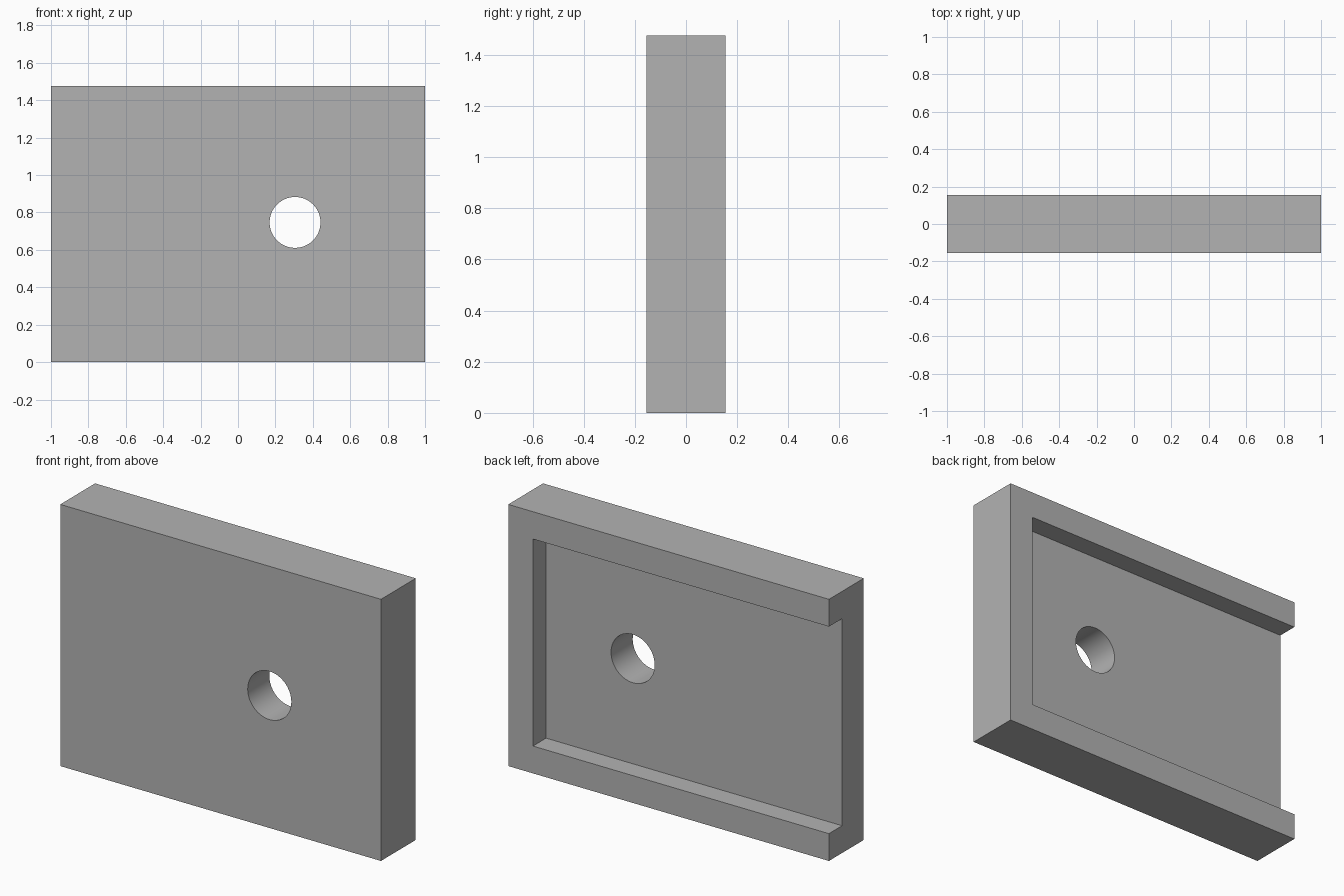
import bpy

cube = bpy.data.objects.get("Cube")
if cube:
    bpy.data.objects.remove(cube, do_unlink=True)

LENGTH, DEPTH, HEIGHT = 2.0, 0.31, 1.475
RIM, POCKET = 0.154, 0.117
HOLE_X, HOLE_Z, HOLE_RADIUS = 0.305, 0.747, 0.136

grey = bpy.data.materials.new("plain grey")
grey.use_nodes = True
colour = (0.45, 0.45, 0.45, 1)
grey.diffuse_color = colour
grey.node_tree.nodes["Principled BSDF"].inputs["Base Color"].default_value = colour


def box(name, low, high):
    """Add a box spanning two opposite corners."""
    centre = [(a + b) / 2 for a, b in zip(low, high)]
    bpy.ops.mesh.primitive_cube_add(size=1, location=centre)
    obj = bpy.context.object
    obj.name = name
    obj.scale = [b - a for a, b in zip(low, high)]
    bpy.ops.object.transform_apply(location=True, rotation=True, scale=True)
    obj.data.materials.append(grey)
    return obj


def cut(target, cutter):
    """Subtract the cutter from the target and discard it."""
    cutter.hide_render = True
    mod = target.modifiers.new("cut", 'BOOLEAN')
    mod.operation = 'DIFFERENCE'
    mod.solver = 'EXACT'
    mod.object = cutter
    bpy.context.view_layer.objects.active = target
    bpy.ops.object.modifier_apply(modifier=mod.name)
    bpy.data.objects.remove(cutter, do_unlink=True)


# Solid plate
half_x, half_y = LENGTH / 2, DEPTH / 2
plate = box("recessed_plate", (-half_x, -half_y, 0), (half_x, half_y, HEIGHT))

# Back pocket, open at the right end
cut(plate, box("pocket_cutter",
               (-half_x - 0.1, half_y - POCKET, RIM),
               (half_x - RIM, half_y + 0.1, HEIGHT - RIM)))

# Round through hole
bpy.ops.mesh.primitive_cylinder_add(vertices=64, radius=HOLE_RADIUS, depth=1,
                                    location=(HOLE_X, 0, HOLE_Z),
                                    rotation=(1.5708, 0, 0))
hole = bpy.context.object
hole.name = "hole_cutter"
hole.data.materials.append(grey)
cut(plate, hole)

# Smooth hole wall, sharp edges elsewhere
bpy.ops.object.select_all(action='DESELECT')
plate.select_set(True)
bpy.context.view_layer.objects.active = plate
bpy.ops.object.shade_smooth_by_angle(angle=0.5)
